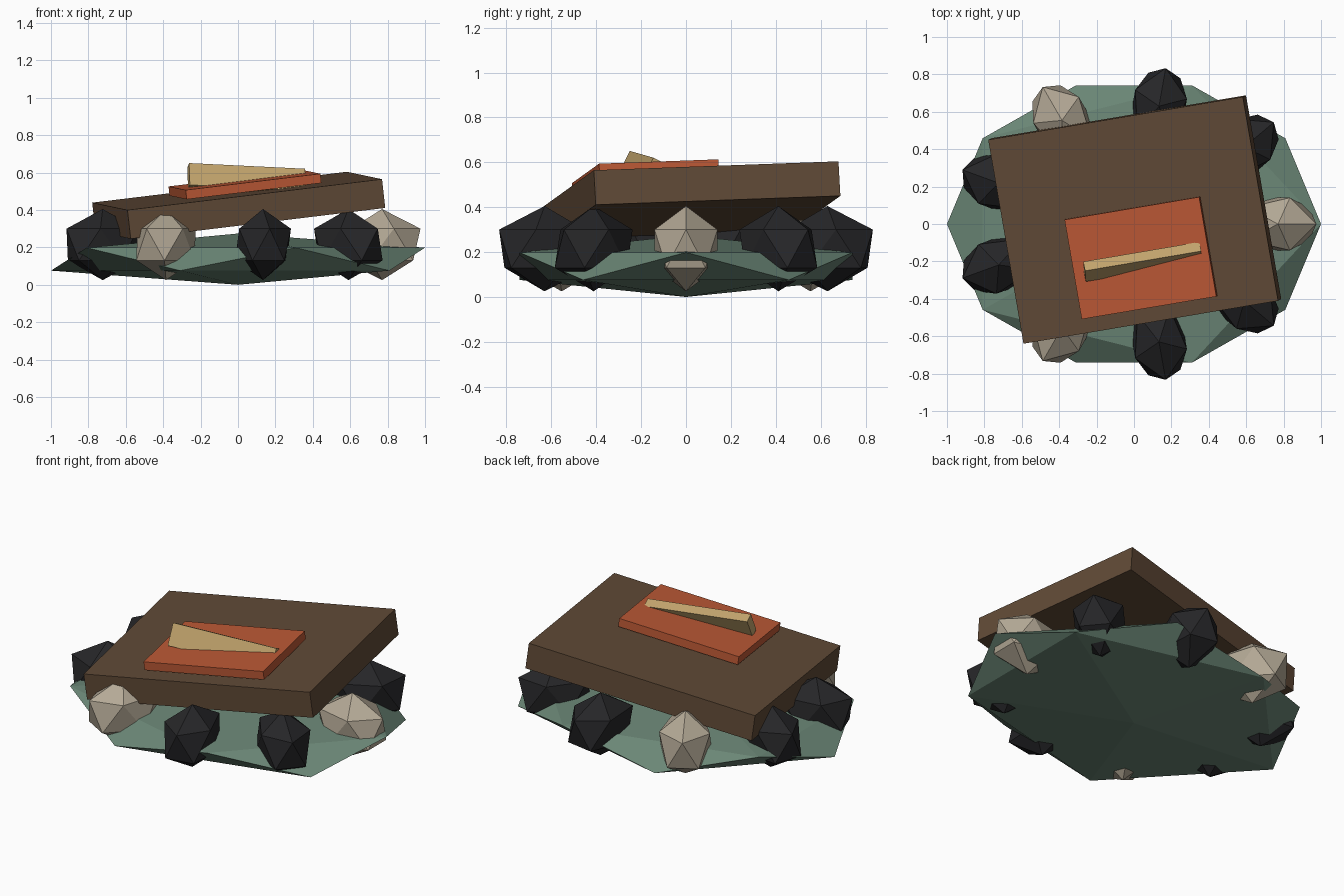
import bpy
from math import sin, cos, radians

cube = bpy.data.objects.get("Cube")
if cube:
    bpy.data.objects.remove(cube, do_unlink=True)


def material(name, *srgb):
    mat = bpy.data.materials.new(name)
    mat.use_nodes = True
    colour = [(c / 255) ** 2.2 for c in srgb] + [1]
    mat.diffuse_color = colour
    bsdf = next(n for n in mat.node_tree.nodes if n.type == "BSDF_PRINCIPLED")
    bsdf.inputs["Base Color"].default_value = colour
    bsdf.inputs["Roughness"].default_value = 0.9
    return mat


green = material("moss green", 106, 133, 117)
brown = material("dark wood", 96, 75, 57)
orange = material("rust orange", 186, 89, 56)
tan = material("straw tan", 192, 162, 108)
charcoal = material("charcoal", 42, 42, 44)
pale = material("pale stone", 178, 167, 148)


def finish(name, mat, scale, rotation):
    obj = bpy.context.object
    obj.name = name
    obj.scale = scale
    obj.rotation_euler = rotation
    obj.data.materials.append(mat)
    return obj


def rock(name, mat, location, scale, turn=0):
    bpy.ops.mesh.primitive_ico_sphere_add(subdivisions=1, radius=1, location=location)
    return finish(name, mat, scale, (0, 0, turn))


def slab(name, mat, location, size, rotation):
    bpy.ops.mesh.primitive_cube_add(size=1, location=location)
    return finish(name, mat, size, rotation)


# Flattened faceted ground mound
rock("ground_mound", green, (0, 0, 0.137), (1.118, 0.872, 0.137))

# Ring of stones, every third one pale
for i in range(9):
    a = radians(40 * i)
    rock(f"ring_stone_{i + 1}", charcoal if i % 3 else pale,
         (0.77 * cos(a), 0.64 * sin(a), 0.215), (0.23, 0.165, 0.19), a)

# Tilted board with a smaller plate and a rolled bar sunk into it
tilt = (0.036, -0.119, 0.167)
slab("wooden_board", brown, (0.004, 0.024, 0.425), (1.39, 1.107, 0.155), tilt)
slab("orange_plate", orange, (0.037, -0.181, 0.535), (0.735, 0.54, 0.05), tilt)
slab("tan_bar", tan, (0.046, -0.202, 0.565), (0.63, 0.056, 0.13), (-0.46, 0.048, 0.168))
